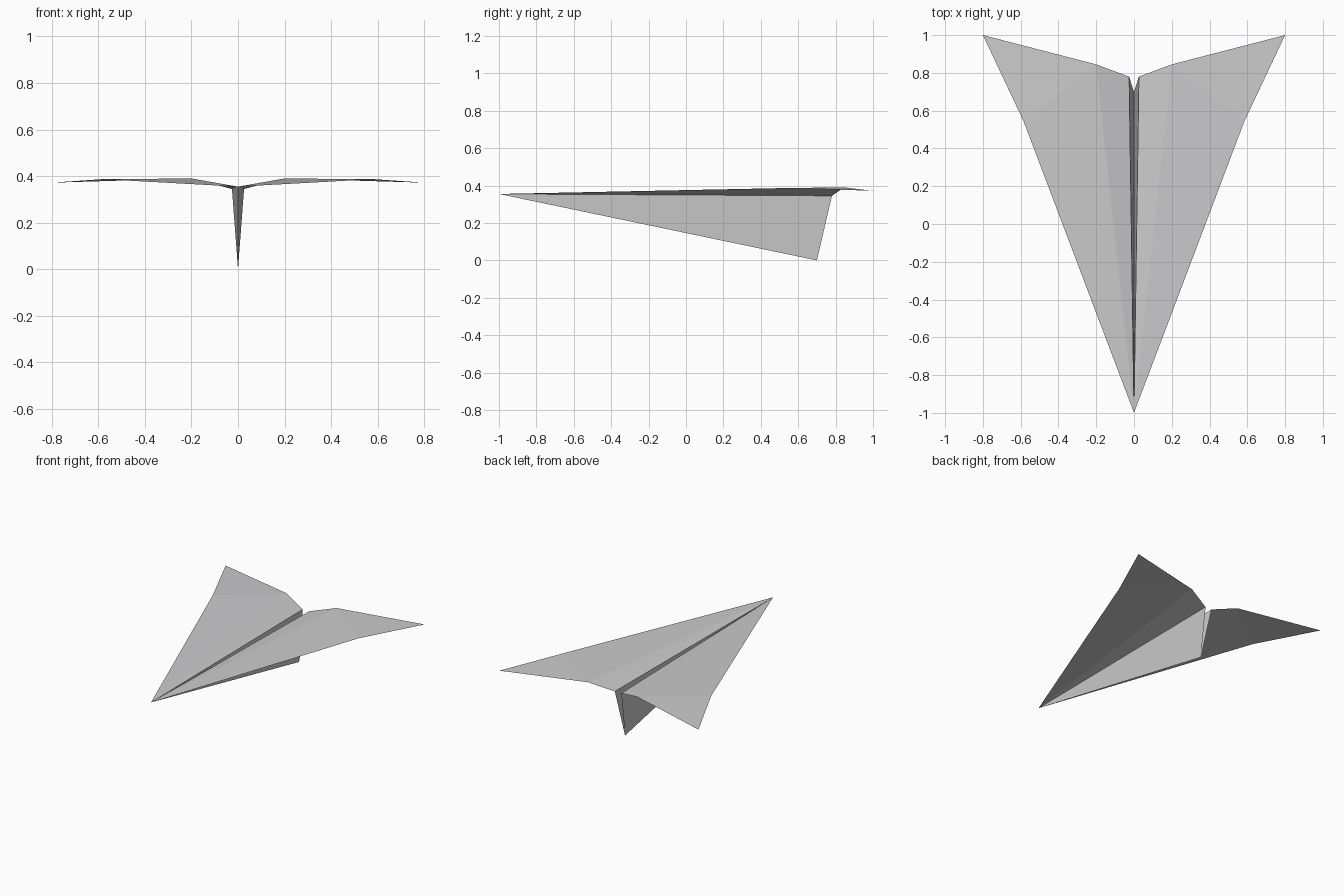
import bpy
import bmesh

if "Cube" in bpy.data.objects:
    bpy.data.objects.remove(bpy.data.objects["Cube"])

paper = bpy.data.materials.new("light grey paper")
paper.diffuse_color = (0.6, 0.6, 0.61, 1)
paper.use_nodes = True
paper.node_tree.nodes["Principled BSDF"].inputs["Base Color"].default_value = paper.diffuse_color

# Fold points of the right half of the folded sheet
NOSE = (0, -1, 0.355)
KEEL = (0, 0.70, 0)
ROOT = (0.026, 0.78, 0.345)
RIDGE = (0.20, 0.845, 0.39)
TIP = (0.80, 1.0, 0.372)
KINK = (0.585, 0.545, 0.387)


def folded_sheet(name, triangles):
    """Flat paper facets on the right, mirrored to the left."""
    bm = bmesh.new()
    for tri in triangles:
        bm.faces.new([bm.verts.new(p) for p in tri])
    bmesh.ops.remove_doubles(bm, verts=bm.verts, dist=1e-5)
    mesh = bpy.data.meshes.new(name)
    bm.to_mesh(mesh)
    bm.free()
    mesh.materials.append(paper)
    obj = bpy.data.objects.new(name, mesh)
    bpy.context.collection.objects.link(obj)
    mirror = obj.modifiers.new("mirror", 'MIRROR')
    mirror.use_axis[0] = True
    return obj


# Wings: inner strip, main panel and outer rear corner, split by creases
folded_sheet("wings", [
    (NOSE, ROOT, RIDGE),
    (NOSE, RIDGE, KINK),
    (KINK, RIDGE, TIP),
])
for poly in bpy.data.objects["wings"].data.polygons:
    if poly.normal.z < 0:
        poly.flip()

# Keel: V-shaped body below the wings, open at the top and tail
folded_sheet("keel", [(NOSE, KEEL, ROOT)])
